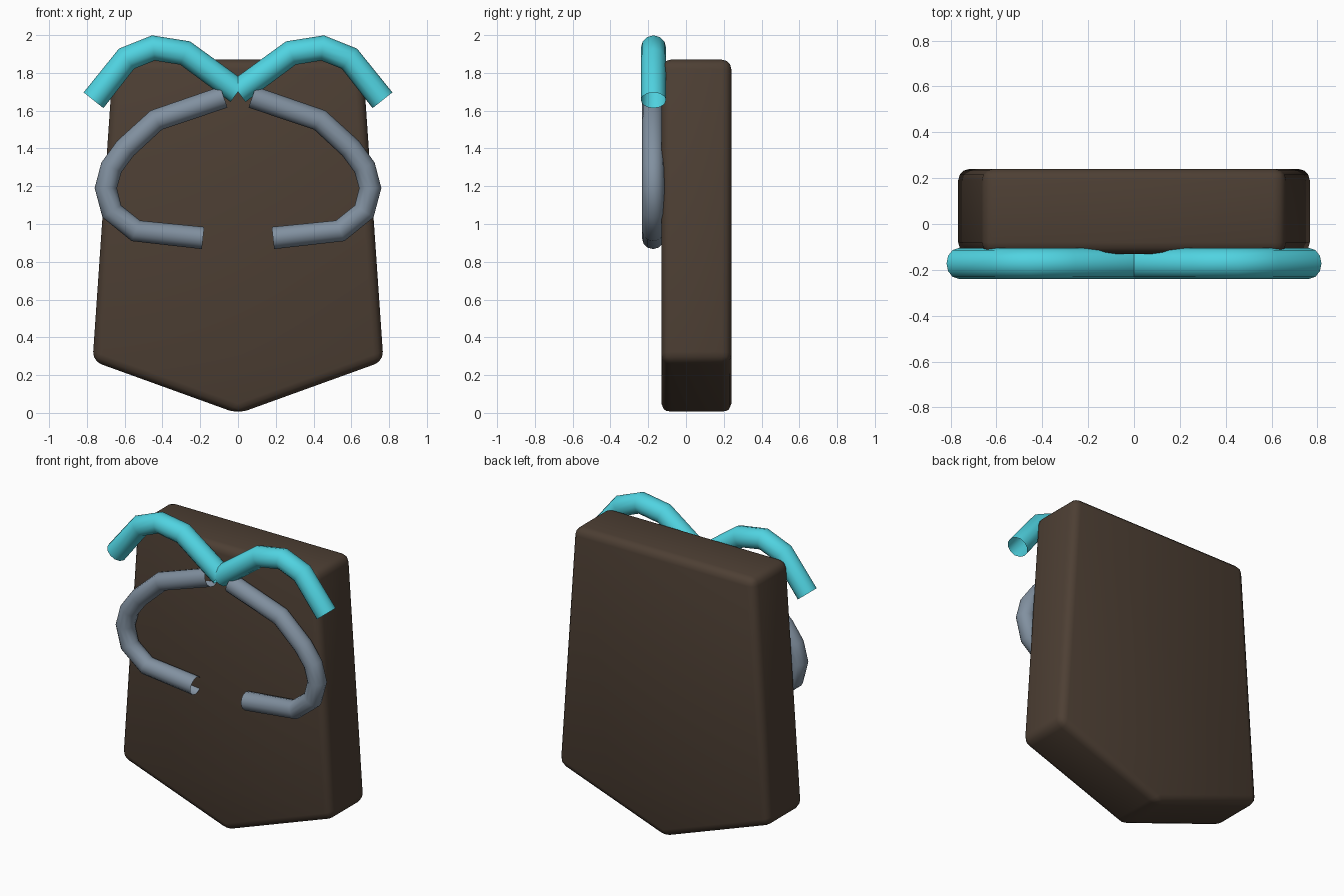
import bpy, bmesh, math

if "Cube" in bpy.data.objects:
    bpy.data.objects.remove(bpy.data.objects["Cube"])


def material(name, rgb):
    m = bpy.data.materials.new(name)
    m.diffuse_color = (*rgb, 1)
    m.use_nodes = True
    m.node_tree.nodes["Principled BSDF"].inputs["Base Color"].default_value = m.diffuse_color
    return m


def add(name, mesh, mat):
    ob = bpy.data.objects.new(name, mesh)
    bpy.context.collection.objects.link(ob)
    mesh.materials.clear()
    mesh.materials.append(mat)
    return ob


brown = material("dark_brown", (0.075, 0.05, 0.034))
cyan = material("cyan", (0.08, 0.65, 0.75))
steel = material("steel_blue", (0.22, 0.28, 0.35))

# Body: pentagonal slab with rounded edges
profile = [(0, -0.004), (0.77, 0.274), (0.66, 1.87), (-0.66, 1.87), (-0.77, 0.274)]
bm = bmesh.new()
face = bm.faces.new([bm.verts.new((x, -0.13, z)) for x, z in profile])
ext = bmesh.ops.extrude_face_region(bm, geom=[face])
new = [v for v in ext["geom"] if isinstance(v, bmesh.types.BMVert)]
bmesh.ops.translate(bm, verts=new, vec=(0, 0.37, 0))
bmesh.ops.recalc_face_normals(bm, faces=bm.faces)
bmesh.ops.bevel(bm, geom=bm.edges[:], offset=0.05, segments=3,
                profile=0.5, affect='EDGES')
mesh = bpy.data.meshes.new("body")
bm.to_mesh(mesh)
bm.free()
body = add("body", mesh, brown)
bpy.context.view_layer.objects.active = body
body.select_set(True)
bpy.ops.object.shade_smooth_by_angle(angle=math.radians(40))


# Open-ended tube following a path in the front plane
def tube(name, path, radius, y, mat):
    cu = bpy.data.curves.new(name, 'CURVE')
    cu.dimensions = '3D'
    cu.bevel_depth = radius
    cu.bevel_resolution = 4
    sp = cu.splines.new('POLY')
    sp.points.add(len(path) - 1)
    for p, (x, z) in zip(sp.points, path):
        p.co = (x, y, z, 1)
    tmp = bpy.data.objects.new(name + "_path", cu)
    bpy.context.collection.objects.link(tmp)
    bpy.context.view_layer.update()
    dg = bpy.context.evaluated_depsgraph_get()
    me = bpy.data.meshes.new_from_object(tmp.evaluated_get(dg))
    bpy.data.objects.remove(tmp)
    me.polygons.foreach_set("use_smooth", [True] * len(me.polygons))
    add(name, me, mat)


# Mirrored pairs: arched top trim and curved lower hoop
trim = [(0.0, 1.70), (0.28, 1.905), (0.448, 1.932), (0.59, 1.875), (0.765, 1.655)]
hoop = [(0.075, 1.672), (0.433, 1.55), (0.597, 1.40), (0.67, 1.30),
        (0.70, 1.19), (0.668, 1.067), (0.541, 0.964), (0.185, 0.926)]
for side, s in (("right", 1), ("left", -1)):
    tube("top_trim_" + side, [(s * x, z) for x, z in trim], 0.067, -0.172, cyan)
    tube("hoop_" + side, [(s * x, z) for x, z in hoop], 0.059, -0.174, steel)
